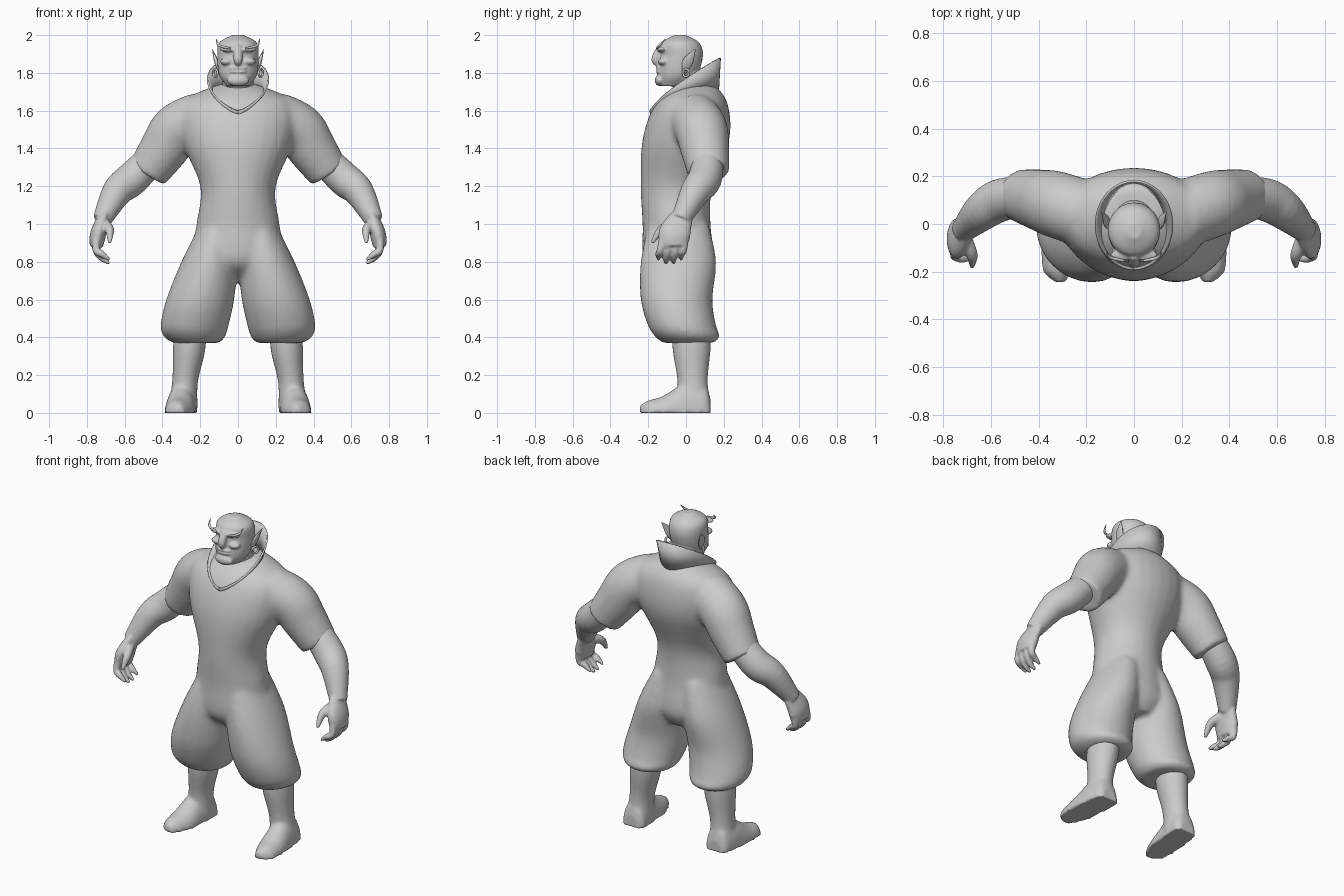
import bpy, bmesh
from math import sin, cos, pi, sqrt
from mathutils import Vector, Matrix

if "Cube" in bpy.data.objects:
    bpy.data.objects.remove(bpy.data.objects["Cube"])

colour = (.6, .6, .6, 1)
grey = bpy.data.materials.new("plain grey")
grey.use_nodes = True
grey.diffuse_color = colour
grey.node_tree.nodes["Principled BSDF"].inputs["Base Color"].default_value = colour

SIDES = 28
ANGLES = [2 * pi * i / SIDES for i in range(SIDES)]


def spline(points, steps=5):
    """Smooth run of values through a few key sections."""
    keys = [Vector(p) for p in points]
    keys = [keys[0], *keys, keys[-1]]
    run = []
    for a, b, c, d in zip(keys, keys[1:], keys[2:], keys[3:]):
        for i in range(steps):
            t = i / steps
            slope_b, slope_c = (c - a) / 2, (d - b) / 2
            bend = (c - b) * 3 - slope_b * 2 - slope_c
            twist = (b - c) * 2 + slope_b + slope_c
            run.append(b + slope_b * t + bend * t * t + twist * t * t * t)
    return run + [keys[-1]]


def loft(bm, rings):
    rows = [[bm.verts.new(point) for point in ring] for ring in rings]
    for low, high in zip(rows, rows[1:]):
        for i in range(SIDES):
            bm.faces.new((low[i - 1], low[i], high[i], high[i - 1]))
    bm.faces.new(rows[0])
    bm.faces.new(rows[-1])


def stack(bm, sections):
    """Level sections: height, centre x, half width, front y, back y."""
    rings = []
    for z, x, width, front, back in spline(sections):
        middle, depth = (front + back) / 2, (back - front) / 2
        rings.append([(x + width * cos(t), middle + depth * sin(t), z) for t in ANGLES])
    loft(bm, rings)


def tube(bm, path, flat=1):
    """Round sections square to a path: x, y, z, radius; flat narrows them sideways."""
    run = spline(path)
    points = [Vector(p[:3]) for p in run]
    rings = []
    for i, p in enumerate(points):
        along = points[min(i + 1, len(points) - 1)] - points[max(i - 1, 0)]
        u = along.cross(Vector((0, 1, 0))).normalized()
        v = u.cross(along.normalized())
        radius = run[i][3]
        rings.append([p + radius * (u * flat * cos(t) + v * sin(t)) for t in ANGLES])
    loft(bm, rings)


def ball(bm, centre, size):
    place = Matrix.Translation(centre) @ Matrix.Diagonal((*size, 1))
    bmesh.ops.create_uvsphere(bm, u_segments=20, v_segments=12, radius=1, matrix=place)


def pair(bm):
    """Add the mirror image of everything built so far."""
    copy = bmesh.ops.duplicate(bm, geom=bm.verts[:] + bm.edges[:] + bm.faces[:])
    verts = [g for g in copy["geom"] if isinstance(g, bmesh.types.BMVert)]
    bmesh.ops.scale(bm, vec=(-1, 1, 1), verts=verts)


def finish(bm, name, voxel=0, soften=4):
    bmesh.ops.recalc_face_normals(bm, faces=bm.faces[:])
    for face in bm.faces:
        face.smooth = True
    mesh = bpy.data.meshes.new(name)
    bm.to_mesh(mesh)
    bm.free()
    mesh.materials.append(grey)
    part = bpy.data.objects.new(name, mesh)
    bpy.context.collection.objects.link(part)
    if voxel:
        blend = part.modifiers.new("blend", 'REMESH')
        blend.mode = 'VOXEL'
        blend.voxel_size = voxel
        blend.use_smooth_shade = True
        smooth = part.modifiers.new("soften", 'SMOOTH')
        smooth.iterations = soften
    return part


# Jumpsuit: sleeves and baggy trouser legs blended into the torso
bm = bmesh.new()
tube(bm, [(.2, .04, 1.56, .14), (.32, .08, 1.5, .14), (.39, .1, 1.4, .13), (.48, .12, 1.27, .11)])
stack(bm, [(1, .1, .1, -.2, .12), (.8, .15, .15, -.24, .16), (.6, .2, .18, -.24, .14),
           (.46, .23, .18, -.2, .16), (.4, .23, .16, -.16, .18), (.37, .22, .12, -.12, .14)])
pair(bm)
stack(bm, [(1.74, 0, .1, -.04, .15), (1.64, 0, .3, -.16, .22), (1.45, 0, .3, -.23, .23),
           (1.2, 0, .2, -.24, .14), (1, 0, .22, -.23, .13), (.8, 0, .24, -.22, .15), (.7, 0, .1, -.1, .1)])
finish(bm, "jumpsuit", .014, 8)

# Standing collar, high at the back and closing to a V in front
bm = bmesh.new()
rows = []
turns = 48
for i in range(turns + 1):
    a = 2 * pi * i / turns
    back = (1 - cos(a)) / 2
    base = (.12 * sin(a), -.18 + .35 * back, 1.57 + .14 * sqrt(back))
    rim = (.16 * sin(a), -.19 + .37 * back, 1.6 + .28 * back ** .75)
    rows.append([bm.verts.new(p) for p in (base, rim)])
for a, b in zip(rows, rows[1:]):
    bm.faces.new((a[0], b[0], b[1], a[1]))
thickness = finish(bm, "collar").modifiers.new("thickness", 'SOLIDIFY')
thickness.thickness = .01
thickness.offset = 0

# Head and neck with nose, lips, chin, brows and cheeks
bm = bmesh.new()
ball(bm, (.05, -.13, 1.925), (.05, .025, .014))
ball(bm, (.06, -.12, 1.86), (.035, .03, .02))
pair(bm)
stack(bm, [(1.73, 0, .06, -.14, 0), (1.79, 0, .1, -.15, .06), (1.89, 0, .11, -.14, .09),
           (1.96, 0, .1, -.13, .07), (2, 0, .03, -.06, 0)])
tube(bm, [(0, .04, 1.62, .09), (0, 0, 1.8, .08)])
tube(bm, [(0, -.13, 1.94, .02), (0, -.16, 1.87, .024), (0, -.14, 1.84, .01)])
ball(bm, (0, -.14, 1.76), (.06, .025, .03))
for z in (1.805, 1.825):
    ball(bm, (0, -.145, z), (.045, .014, .008))
finish(bm, "head", .006)

# Pointed ears
bm = bmesh.new()
tube(bm, [(.1, -.01, 1.8, .01), (.115, .01, 1.86, .028), (.136, .05, 1.925, .002)], .4)
pair(bm)
finish(bm, "ears")

# Swept eyebrow tufts
bm = bmesh.new()
tube(bm, [(.04, -.155, 1.93, .005), (.1, -.14, 1.945, .007), (.115, -.11, 1.98, .001)])
pair(bm)
finish(bm, "eyebrows")

# Hoop earrings
for name, side in (("left_earring", 1), ("right_earring", -1)):
    bpy.ops.mesh.primitive_torus_add(major_radius=.02, minor_radius=.006, major_segments=24,
                                     minor_segments=10, location=(side * .12, 0, 1.8),
                                     rotation=(0, pi / 2, -side * .6))
    hoop = bpy.context.object
    hoop.name = name
    hoop.data.materials.append(grey)
    bpy.ops.object.shade_smooth()

# Bare forearms, palms, curled fingers and thumbs
bm = bmesh.new()
tube(bm, [(.44, .12, 1.36, .08), (.56, .1, 1.24, .09), (.64, .05, 1.17, .08), (.72, -.03, 1.02, .05)])
tube(bm, [(.71, -.02, 1.04, .06), (.74, -.06, .95, .085), (.75, -.06, .88, .07)], .5)
for finger in range(4):
    y = -.125 + finger * .04
    tip = .8 + .02 * (finger in (0, 3))
    tube(bm, [(.75, y, .92, .02), (.75, y - .01, .86, .02), (.72, y - .02, tip + .02, .018),
              (.68, y - .02, tip - .01, .008)])
tube(bm, [(.71, -.06, 1, .03), (.68, -.13, .97, .024), (.68, -.18, .9, .01)])
pair(bm)
finish(bm, "arms", .007)

# Shins and soft pointed shoes with flat soles
bm = bmesh.new()
tube(bm, [(.25, .03, .44, .1), (.26, .03, .33, .1), (.28, .035, .17, .08), (.29, .04, .03, .09)], .85)
shoe = [(.13, .29, .05, .07), (.1, .29, .075, .15), (0, .3, .08, .16), (-.12, .31, .08, .09),
        (-.2, .32, .06, .065), (-.245, .31, .02, .04)]
loft(bm, [[(x + width * cos(t), y, height * max(0, sin(t))) for t in ANGLES]
          for y, x, width, height in spline(shoe)])
pair(bm)
finish(bm, "legs", .01)
